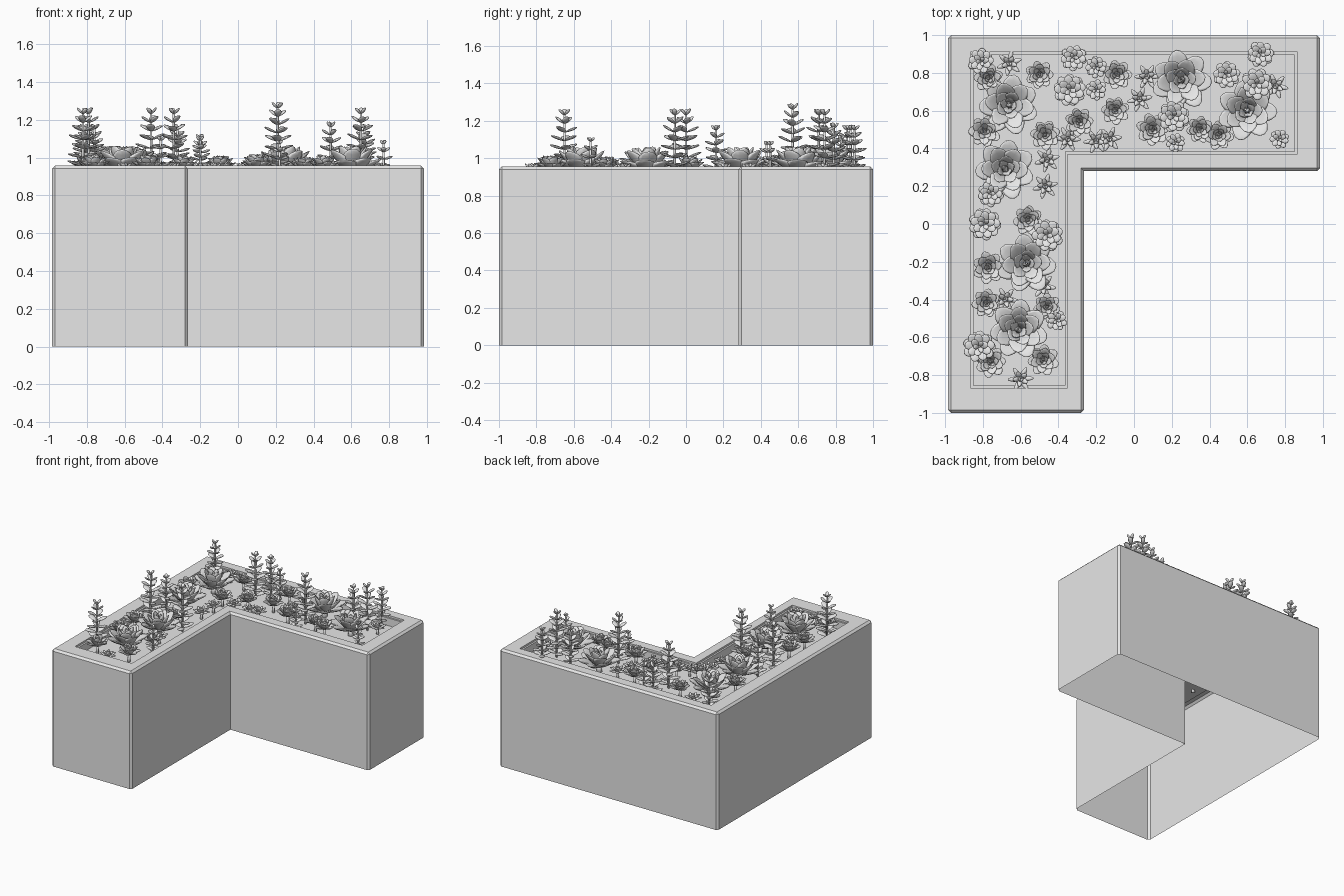
import bpy, bmesh, math, random
from mathutils import Vector

random.seed(4)
if "Cube" in bpy.data.objects:
    bpy.data.objects.remove(bpy.data.objects["Cube"])

grey = bpy.data.materials.new("plain_grey")
grey.use_nodes = True
grey.diffuse_color = (0.8, 0.8, 0.8, 1)
grey.node_tree.nodes["Principled BSDF"].inputs["Base Color"].default_value = (0.8, 0.8, 0.8, 1)

TOP, SOIL = 0.957, 0.88


def finish(bm, name, smooth=True):
    mesh = bpy.data.meshes.new(name)
    bm.to_mesh(mesh)
    bm.free()
    mesh.materials.append(grey)
    obj = bpy.data.objects.new(name, mesh)
    bpy.context.collection.objects.link(obj)
    if smooth:
        for p in mesh.polygons:
            p.use_smooth = True
    return obj


def l_loop(bm, left, right, front, back, inner_x, inner_y, z, inset=0.0):
    """Six corners of an L outline, shrunk by inset."""
    l, r, f, b = left + inset, right - inset, front + inset, back - inset
    ix, iy = inner_x - inset, inner_y + inset
    pts = [(l, f), (ix, f), (ix, iy), (r, iy), (r, b), (l, b)]
    return [bm.verts.new((x, y, z)) for x, y in pts]


OUTER = (-0.985, 0.985, -1, 1, -0.265, 0.28)
INNER = (-0.865, 0.865, -0.868, 0.91, -0.352, 0.37)

# Planter: open underneath, chamfered outside, stepped rim inside
bm = bmesh.new()
loops = [l_loop(bm, *OUTER, 0), l_loop(bm, *OUTER, TOP), l_loop(bm, *INNER, TOP),
         l_loop(bm, *INNER, TOP - 0.015), l_loop(bm, *INNER, TOP - 0.015, 0.014),
         l_loop(bm, *INNER, SOIL, 0.014)]
for a, b in zip(loops, loops[1:]):
    for i in range(6):
        j = (i + 1) % 6
        bm.faces.new((a[i], a[j], b[j], b[i]))
edges = [bm.edges.get((loops[1][i], loops[1][(i + 1) % 6])) for i in range(6)]
edges += [bm.edges.get((loops[0][i], loops[1][i])) for i in range(6) if i != 2]
bmesh.ops.bevel(bm, geom=edges, offset=0.016, segments=1, affect='EDGES')
finish(bm, "planter", False)

# Soil
bm = bmesh.new()
bm.faces.new(l_loop(bm, *INNER, SOIL, 0.014))
finish(bm, "soil", False)


def petal(bm, base, turn, tilt, length, width, thick, cup=0.0, point=0.0, seg=8):
    """A rounded fleshy leaf growing from base; tilt is its rise from level."""
    radial = Vector((math.cos(turn), math.sin(turn), 0))
    side = Vector((-math.sin(turn), math.cos(turn), 0))
    up = Vector((0, 0, 1))
    along = radial * math.cos(tilt) + up * math.sin(tilt)
    normal = up * math.cos(tilt) - radial * math.sin(tilt)
    made = bmesh.ops.create_uvsphere(bm, u_segments=seg, v_segments=7, radius=1)
    for v in made["verts"]:
        x, y, z = v.co
        t = ((z + 1) / 2) ** 0.75
        reach = length * (t + point * max(0, t - 0.8) * 5)
        lift = thick * y + cup * (x * x + t * t * 0.6)
        v.co = base + side * (x * width) + along * reach + normal * lift


def stem(bm, x, y, z0, z1, r):
    made = bmesh.ops.create_cone(bm, cap_ends=True, segments=7, radius1=r,
                                 radius2=r * 0.7, depth=z1 - z0)
    bmesh.ops.translate(bm, verts=made["verts"], vec=(x, y, (z0 + z1) / 2))


# Rosettes: rings of cupped petals, steeper toward the heart
RINGS = [(7, 22, 0.15, 0.056), (6, 42, 0.15, 0.053), (5, 60, 0.14, 0.045),
         (4, 74, 0.13, 0.032), (2, 86, 0.12, 0.02)]


def rosette(name, x, y, z, size):
    bm = bmesh.new()
    start = random.uniform(0, 6)
    stem(bm, x, y, SOIL - 0.02, z + 0.02 * size, 0.025 * size)
    for ring, (count, tilt, length, width) in enumerate(RINGS):
        for i in range(count):
            turn = start + ring * 0.5 + math.tau * i / count
            base = Vector((x + 0.01 * size * math.cos(turn),
                           y + 0.01 * size * math.sin(turn), z))
            petal(bm, base, turn, math.radians(tilt + random.uniform(-4, 4)),
                  length * size, width * size, 0.011 * size, 0.018 * size, 0.1)
    finish(bm, name)


BIG = [(-.66, .63), (-.68, .29), (-.57, -.21), (-.61, -.56), (.25, .76), (.6, .6)]
for n, (x, y) in enumerate(BIG):
    rosette(f"large_rosette_{n + 1}", x, y, 0.92, 1.0)

SMALL = [(-.77, .77), (-.5, .79), (-.79, .49), (-.47, .47), (-.29, .54), (-.1, .6),
         (-.09, .79), (.1, .5), (.35, .5), (.45, .47), (-.77, -.23), (-.56, .02),
         (-.78, -.42), (-.46, -.44), (-.76, -.73), (-.48, -.72)]
for n, (x, y) in enumerate(SMALL):
    rosette(f"small_rosette_{n + 1}", x, y, 0.94, random.uniform(0.46, 0.56))

# Star succulents: low rings of pointed leaves
STARS = [(-.66, .85), (-.46, .34), (-.47, .2), (.03, .66), (-.13, .45), (-.2, .44),
         (-.6, -.82), (.07, .78), (-.35, .45), (-.68, -.4), (-.48, -.33), (.75, .73)]
for n, (x, y) in enumerate(STARS):
    bm = bmesh.new()
    stem(bm, x, y, SOIL - 0.02, 0.94, 0.012)
    for count, tilt, length in ((6, 15, 0.055), (5, 45, 0.045), (3, 75, 0.035)):
        for i in range(count):
            petal(bm, Vector((x, y, 0.93)), n + tilt + math.tau * i / count,
                  math.radians(tilt), length, 0.016, 0.008, 0, 0.3, 6)
    finish(bm, f"star_succulent_{n + 1}")

# Upright stalks: leaves in turned whorls, (x, y, top height)
STALKS = [(-.82, -.65, 1.26), (-.41, -.51, 1.12), (-.79, 0, 1.26), (-.46, -.06, 1.26),
          (-.76, .16, 1.18), (-.34, .71, 1.26), (-.32, .88, 1.18), (-.81, .86, 1.18),
          (-.2, .83, 1.13), (-.2, .71, 1.12), (.21, .57, 1.29), (.22, .43, 1.1),
          (.49, .79, 1.19), (.65, .74, 1.26), (.67, .9, 1.18), (.77, .45, 1.1)]
for n, (x, y, top) in enumerate(STALKS):
    bm = bmesh.new()
    stem(bm, x, y, SOIL - 0.02, top - 0.02, 0.008)
    reach = 0.055 + 0.035 * min(1, (top - 1.1) / 0.15)
    levels = round((top - SOIL) / 0.045)
    for k in range(levels):
        f = k / (levels - 1)
        z = SOIL + 0.03 + (top - SOIL - 0.06) * f
        size = reach * (1 - 0.5 * f ** 3)
        for i in range(3):
            petal(bm, Vector((x, y, z)), n + k * 0.75 + math.tau * i / 3,
                  math.radians(14 + 30 * f ** 3 + random.uniform(-5, 5)),
                  size, size * 0.31, 0.007, 0.003)
    finish(bm, f"leafy_stalk_{n + 1}")
